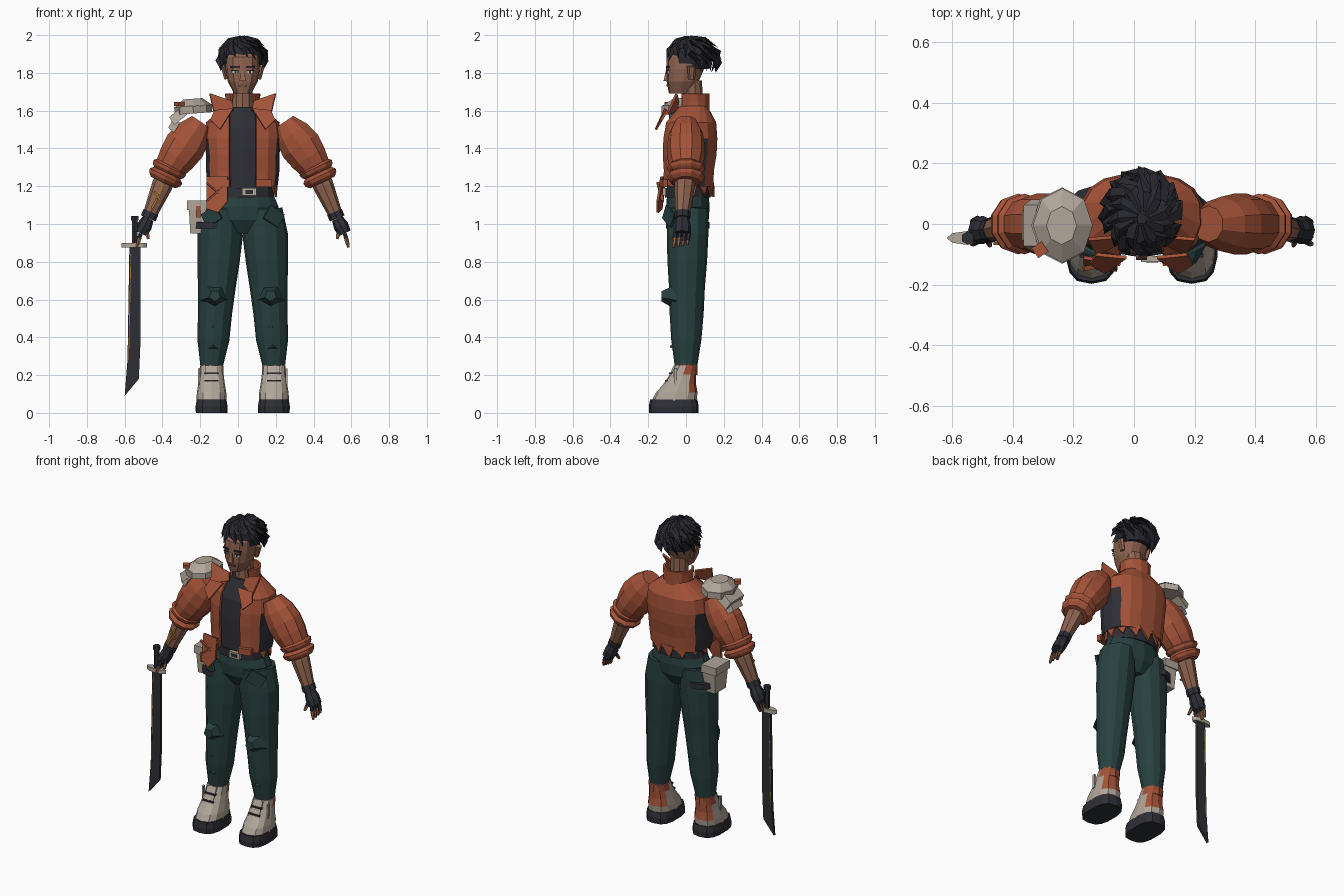
import bpy, bmesh, math, random
from mathutils import Vector, Matrix, Euler

if "Cube" in bpy.data.objects:
    bpy.data.objects.remove(bpy.data.objects["Cube"], do_unlink=True)
random.seed(4)
BODY_MIDDLE = .025  # x of the body's plane of symmetry


def material(name, red, green, blue):
    made = bpy.data.materials.new(name)
    made.use_nodes = True
    made.diffuse_color = (red, green, blue, 1)
    made.node_tree.nodes["Principled BSDF"].inputs["Base Color"].default_value = made.diffuse_color
    return made


ORANGE = material("rust orange", .37, .085, .04)
CHARCOAL = material("charcoal", .027, .028, .036)
GREEN = material("deep green", .021, .052, .05)
CREAM = material("warm grey", .44, .38, .32)
SKIN = material("brown skin", .27, .125, .08)
HAIR = material("blue black", .02, .02, .028)
GOLD = material("dull gold", .36, .17, .03)
WHITE = material("eye white", .6, .56, .52)
LIP = material("dark lip", .17, .065, .045)


def finish(name, bm, colour, pair=False, thick=0):
    """Turn bmesh into an object, optionally mirrored to both sides of the body."""
    bmesh.ops.recalc_face_normals(bm, faces=bm.faces)
    mesh = bpy.data.meshes.new(name)
    bm.to_mesh(mesh)
    bm.free()
    mesh.materials.append(colour)
    part = bpy.data.objects.new(name, mesh)
    part.location.x = BODY_MIDDLE
    bpy.context.collection.objects.link(part)
    if pair:
        part.modifiers.new("both sides", "MIRROR").use_mirror_merge = False
    if thick:
        shell = part.modifiers.new("thickness", "SOLIDIFY")
        shell.thickness, shell.offset = thick, 0
    return part


def tube(name, colour, start, end, widths, depths=None, sides=10, power=1, gap=0, **options):
    """Evenly spaced rounded sections from start to end; gap leaves the front open."""
    start, end, depths = Vector(start), Vector(end), depths or widths
    along = end - start
    across = Vector((along.z, 0, -along.x)).normalized()
    bm, loops = bmesh.new(), []
    for step, (width, depth) in enumerate(zip(widths, depths)):
        centre = start.lerp(end, step / (len(widths) - 1))
        opening = math.asin((gap / width) ** (1 / power)) if gap else 0
        loop = []
        for i in range(sides):
            share = i / (sides - 1 if gap else sides)
            angle = opening + 2 * (math.pi - opening) * share - math.pi / 2
            u, v = (math.copysign(abs(w) ** power, w) for w in (math.cos(angle), math.sin(angle)))
            loop.append(bm.verts.new(centre + across * u * width + Vector((0, v * depth, 0))))
        loops.append(loop)
    for low, high in zip(loops, loops[1:]):
        for i in range(sides - 1 if gap else sides):
            j = (i + 1) % sides
            bm.faces.new((low[i], low[j], high[j], high[i]))
    if not gap:
        bm.faces.new(loops[0])
        bm.faces.new(loops[-1])
    return finish(name, bm, colour, **options)


def prism(name, colour, at, size, sides=4, taper=1, turn=(0, 0, 0), **options):
    """Box or many-sided block whose top is scaled by taper."""
    bm = bmesh.new()
    radius = math.sqrt(.5) if sides == 4 else .5
    bmesh.ops.create_cone(bm, cap_ends=True, segments=sides, radius1=radius, radius2=radius * taper, depth=1)
    if sides == 4:
        bm.transform(Matrix.Rotation(math.pi / 4, 4, "Z"))
    rotation = Euler([math.radians(t) for t in turn]).to_matrix().to_4x4()
    bm.transform(Matrix.Translation(at) @ rotation @ Matrix.Diagonal((*size, 1)))
    return finish(name, bm, colour, **options)


def sheet(name, colour, points, thick=.012, **options):
    bm = bmesh.new()
    bm.faces.new([bm.verts.new(point) for point in points])
    return finish(name, bm, colour, thick=thick, **options)


def paint(part, colour, rule):
    part.data.materials.append(colour)
    for face in part.data.polygons:
        if rule(face.center, face.normal):
            face.material_index = 1


# Trousers, belt and shirt
tube("hips", GREEN, (0, .01, .95), (0, .01, 1.16), (.06, .16, .195, .165), (.07, .11, .115, .11), sides=14)
tube("belt", CHARCOAL, (0, .01, 1.14), (0, .01, 1.19), (.17, .17), (.12, .12), sides=14)
prism("buckle", CREAM, (.035, -.115, 1.17), (.075, .02, .04))
prism("buckle_slot", CHARCOAL, (.035, -.122, 1.17), (.04, .01, .02))
tube("shirt", CHARCOAL, (0, .01, 1.16), (0, .03, 1.62), (.16, .165, .18, .15, .07), (.11, .115, .12, .115, .07),
     sides=14, power=.8)

# Jacket, with dark panels under the arms
jacket = tube("jacket", ORANGE, (0, .01, 1.2), (0, .03, 1.62), (.18, .19, .19, .2, .19, .09),
              (.13, .13, .14, .14, .13, .08), sides=16, power=.8, gap=.07, thick=.012)
paint(jacket, CHARCOAL, lambda centre, normal: abs(normal.x) > .8 and centre.z < 1.44)
tube("collar", ORANGE, (0, .04, 1.6), (0, .04, 1.69), (.085, .085, .09), (.08, .08, .08), gap=.06, thick=.014)
sheet("collar_wings", ORANGE, [(.05, -.05, 1.6), (.06, -.04, 1.65), (.175, -.05, 1.69), (.15, -.1, 1.58)], pair=True)
sheet("lapels", ORANGE, [(.05, -.11, 1.61), (.15, -.1, 1.6), (.17, -.13, 1.55), (.12, -.16, 1.5)], pair=True)
prism("front_hems", ORANGE, (.11, -.118, 1.215), (.085, .025, .04), turn=(0, 0, 12), pair=True)
for i in range(9):
    middle = math.radians(27 * i - 20)
    low = random.uniform(1.14, 1.18)
    sheet("torn_hem", ORANGE, [(.18 * math.cos(middle + slide), .012 + .134 * math.sin(middle + slide), z)
                               for slide, z in ((-.25, 1.22), (.25, 1.22), (.1, low))])
sheet("loose_front_flap", ORANGE, [(-.19, -.11, 1.25), (-.08, -.13, 1.25), (-.08, -.15, 1.12),
                                   (-.13, -.15, 1.06), (-.19, -.13, 1.08)])
for lean in (-40, 40):
    prism("flap_crease", ORANGE, (-.135, -.136, 1.17), (.15, .016, .008), turn=(0, lean, 12))

# Sleeves and forearms
SHOULDER, ELBOW = Vector((.22, 0, 1.54)), Vector((.39, 0, 1.29))
WRIST, KNUCKLE = Vector((.5, -.02, 1.03)), Vector((.54, -.02, .95))
tube("sleeves", ORANGE, SHOULDER, ELBOW, (.06, .1, .115, .105, .085), (.06, .09, .1, .1, .085), pair=True)
for k in range(2):
    roll, half = ELBOW + k * Vector((.02, 0, -.045)), Vector((.012, 0, -.025))
    tube("sleeve_cuffs", ORANGE, roll - half, roll + half, (.08, .1, .095, .075), pair=True)
tube("forearms", SKIN, ELBOW, WRIST, (.05, .055, .045, .035), sides=8, pair=True)
for share, lean in ((.4, 20), (.55, -35), (.7, 30)):
    spot = ELBOW.lerp(WRIST, share)
    prism("forearm_marking", GOLD, (-spot.x, spot.y - .05, spot.z), (.012, .01, .06), turn=(0, lean, 0))

# Gloves with bare fingertips
tube("wrist_bands", CHARCOAL, WRIST.lerp(ELBOW, .13), WRIST, (.042, .042), sides=8, pair=True)
tube("gloves", CHARCOAL, WRIST, KNUCKLE, (.03, .04, .035), (.035, .046, .045), sides=8, pair=True)
for k in range(4):
    root = KNUCKLE + Vector((0, .024 * k - .036, 0))
    tip = root + Vector((.02, -.01, -.075 + .005 * k))
    finger = tube("fingers", SKIN, root, tip, (.012, .012, .011, .007), sides=6, pair=True)
    paint(finger, CHARCOAL, lambda centre, normal: centre.z > .92)
thumb = tube("thumbs", SKIN, WRIST.lerp(KNUCKLE, .4), KNUCKLE - Vector((.04, .05, .03)), (.015, .013, .012, .008),
             sides=6, pair=True)
paint(thumb, CHARCOAL, lambda centre, normal: centre.z > .95)

# Trouser legs and knee pads
HIP, ANKLE = Vector((.11, .01, 1.08)), Vector((.165, 0, .25))
tube("trouser_legs", GREEN, HIP, ANKLE, (.1, .12, .112, .1, .09, .085, .06), (.11, .11, .105, .095, .09, .08, .06),
     sides=12, pair=True)
prism("knee_pads", GREEN, (.148, -.09, .62), (.16, .15, .08), sides=5, taper=.4, turn=(90, 180, 0), pair=True)
prism("hip_pockets", GREEN, (.165, -.09, 1.04), (.1, .012, .08), turn=(0, 30, 30), pair=True)
for share in (.75, .88):
    prism("trouser_folds", GREEN, HIP.lerp(ANKLE, share) - Vector((0, .07, 0)), (.09, .06, .03), sides=3, taper=.2,
          turn=(90, 0, 0), pair=True)

# Boots
FOOT = Vector((.165, -.065, 0))
tube("boot_soles", CHARCOAL, FOOT, FOOT + Vector((0, 0, .07)), (.085, .086, .08), (.13, .132, .125), sides=14,
     power=.7, pair=True)
boots = tube("boots", CREAM, FOOT + Vector((0, 0, .06)), ANKLE, (.08, .078, .07, .064, .062),
             (.12, .11, .085, .07, .06), sides=12, power=.8, pair=True)
paint(boots, ORANGE, lambda centre, normal: centre.y > .01 and centre.z > .11 and normal.z < .8)
tube("ankle_linings", ORANGE, ANKLE - Vector((0, 0, .05)), ANKLE + Vector((0, 0, .012)), (.06, .06), pair=True)
prism("boot_tongues", CREAM, (.165, -.075, .2), (.065, .025, .1), turn=(-25, 0, 0), pair=True)
for k in range(2):
    prism("boot_laces", CHARCOAL, (.165, -.08 - .02 * k, .21 - .04 * k), (.075, .02, .01), pair=True)
prism("boot_buckles", CREAM, (.232, -.055, .19), (.012, .016, .09), pair=True)

# Head, face and ears
tube("neck", SKIN, (0, .035, 1.59), (0, .03, 1.76), (.06, .055, .055))
tube("head", SKIN, (0, -.03, 1.69), (0, .02, 1.95), (.045, .08, .09, .09, .05), (.06, .085, .1, .11, .07),
     sides=12, power=.8)
prism("nose", SKIN, (0, -.099, 1.785), (.036, .04, .055), taper=.35)
prism("mouth", LIP, (0, -.098, 1.733), (.045, .01, .009))
for name, colour, height, width, tall in (("eyes", WHITE, 1.804, .03, .012), ("eyelids", HAIR, 1.813, .036, .005),
                                          ("brows", HAIR, 1.831, .046, .011)):
    prism(name, colour, (.04, -.097, height), (width, .01, tall), turn=(0, 0, 12), pair=True)
prism("irises", HAIR, (.038, -.099, 1.804), (.011, .01, .012), turn=(0, 0, 12), pair=True)
prism("ears", SKIN, (.095, .03, 1.8), (.022, .035, .07), sides=6, taper=1.4, turn=(0, 12, 0), pair=True)

# Hair: a cap with rows of swept, tapering locks
tube("hair_cap", HAIR, (0, .02, 1.85), (0, .02, 1.98), (.1, .102, .085, .04), (.108, .115, .1, .05), sides=12)
tube("hair_nape", HAIR, (0, .05, 1.82), (0, .05, 1.87), (.085, .097), (.07, .08), sides=12)


def lock(bm, path, width):
    rings = []
    for k, point in enumerate(path[:-1]):
        flow = (path[k + 1] - point).normalized()
        wide = flow.cross(Vector((0, 0, 1))).normalized() * width * (1 - .2 * k)
        high = wide.cross(flow) * .5
        rings.append([bm.verts.new(point + edge) for edge in (wide, high, -wide, -high)])
    tip = bm.verts.new(path[-1])
    root, bend = rings
    for i in range(4):
        j = (i + 1) % 4
        bm.faces.new((root[i], root[j], bend[j], bend[i]))
        bm.faces.new((bend[i], bend[j], tip))


bm = bmesh.new()
for row, count in enumerate((11, 15, 15)):
    for i in range(count):
        around = 2 * math.pi * (i + row / 2) / count
        if row == 2 and math.sin(around) < -.1:
            continue  # keeps the face clear
        path = []
        for k in range(3):
            rise = math.radians(80 - 30 * row - 25 * k + random.uniform(-5, 5))
            sweep = around + k / 4 + random.uniform(-.08, .08)
            reach = .108 * (1 + k / 8)
            stretch = 1.25 if math.sin(sweep) > 0 else .95
            path.append(Vector((math.cos(sweep) * math.cos(rise) * reach,
                                .02 + math.sin(sweep) * math.cos(rise) * reach * stretch,
                                1.875 + math.sin(rise) * reach)))
        lock(bm, path, .03)
finish("hair_locks", bm, HAIR)

# Shoulder armour on the right side
prism("shoulder_plate", CREAM, (-.262, -.005, 1.605), (.2, .25, .04), sides=8, turn=(0, -4, 0))
prism("shoulder_dome", CREAM, (-.262, -.005, 1.643), (.2, .25, .04), sides=8, taper=.5, turn=(0, -4, 0))
prism("shoulder_lower_plate", CREAM, (-.345, -.005, 1.57), (.09, .17, .05), taper=.8, turn=(0, -40, 0))
prism("shoulder_edge_plate", CREAM, (-.365, -.005, 1.52), (.06, .12, .04), taper=.8, turn=(0, -60, 0))
prism("shoulder_mark", ORANGE, (-.335, -.085, 1.635), (.04, .04, .02), turn=(0, 0, 35))

# Hip pouch with its thigh strap
prism("hip_pouch", CREAM, (-.24, .01, 1.03), (.075, .11, .16), taper=1.25)
prism("pouch_lid", CREAM, (-.243, .01, 1.1), (.105, .145, .05))
prism("pouch_tab", ORANGE, (-.235, -.064, 1.065), (.024, .01, .06))
tube("thigh_strap", CHARCOAL, (-.16, .01, .975), (-.16, .01, 1.01), (.1, .1), (.115, .115), sides=12)

# Long single-edged sword in the right hand
SWORD = -.046
prism("sword_grip", CHARCOAL, (-.572, SWORD, .96), (.034, .034, .15), sides=6)
prism("sword_pommel", CHARCOAL, (-.572, SWORD, 1.03), (.044, .044, .025), sides=6)
prism("sword_guard", CREAM, (-.575, SWORD, .888), (.135, .045, .025), sides=8)
sheet("sword_blade", CHARCOAL, [(x, SWORD, z) for x, z in ((-.6, .88), (-.54, .88), (-.54, .4), (-.55, .18),
                                                           (-.625, .09), (-.61, .28))], thick=.016)
sheet("blade_gold_line", GOLD, [(x, SWORD, z) for x, z in ((-.594, .84), (-.59, .84), (-.602, .28), (-.606, .28))],
      thick=.019)
